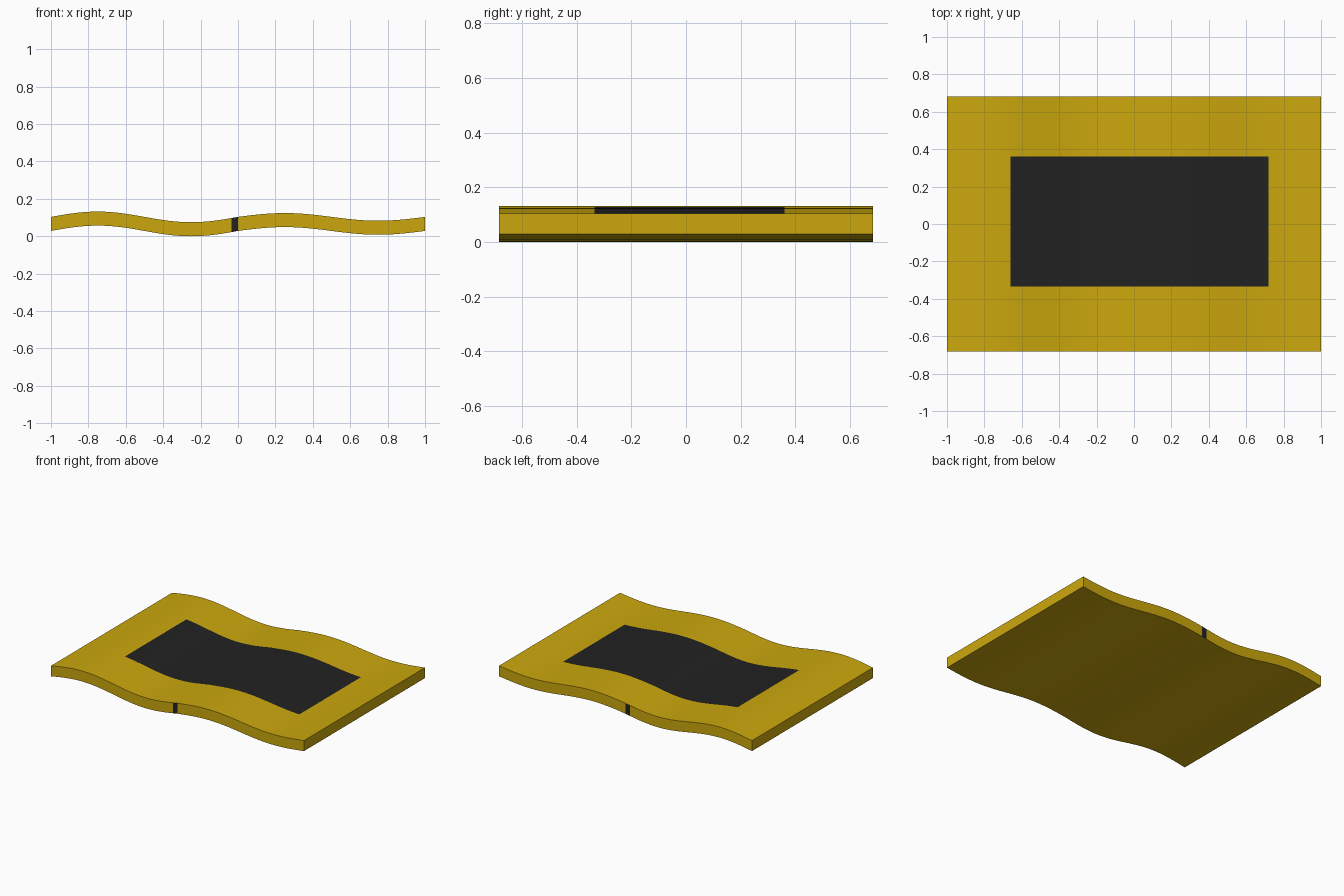
import bpy, bmesh, math

if "Cube" in bpy.data.objects:
    bpy.data.objects.remove(bpy.data.objects["Cube"])

def material(name, col):
    m = bpy.data.materials.new(name)
    m.diffuse_color = (*col, 1)
    m.use_nodes = True
    m.node_tree.nodes["Principled BSDF"].inputs["Base Color"].default_value = m.diffuse_color
    return m

amber = material("amber", (0.60, 0.39, 0.004))
black = material("black", (0.016, 0.016, 0.016))

HALF_Y, THICK, MID = 0.683, 0.075, 0.1035
PATCH_X, PATCH_Y = (-0.66, 0.72), (-0.335, 0.36)
SEAM = (-0.035, 0.0)

# Wave height of the top: stronger ripple on the left half
def top(x):
    return MID + (0.0285 if x < 0 else 0.0205) * math.sin(2 * math.pi * (x + 1))

# Stations along x, including the painted boundaries
xs = sorted({round(-1 + i / 40, 4) for i in range(81)} | {*PATCH_X, *SEAM})
ys = [-HALF_Y, *PATCH_Y, HALF_Y]

bm = bmesh.new()
upper = [[bm.verts.new((x, y, top(x))) for y in ys] for x in xs]
lower = [[bm.verts.new((x, y, top(x) - THICK)) for y in ys] for x in xs]
last_x, last_y = len(xs) - 1, len(ys) - 1

# Wavy top and bottom, with a black panel set into the top
for i in range(last_x):
    cx = (xs[i] + xs[i + 1]) / 2
    for j in range(last_y):
        f = bm.faces.new((upper[i][j], upper[i + 1][j], upper[i + 1][j + 1], upper[i][j + 1]))
        f.material_index = int(PATCH_X[0] < cx < PATCH_X[1] and j == 1)
        bm.faces.new((lower[i][j], lower[i][j + 1], lower[i + 1][j + 1], lower[i + 1][j]))
    # Front and back edges with the black seam
    for j in (0, last_y):
        f = bm.faces.new((lower[i][j], lower[i + 1][j], upper[i + 1][j], upper[i][j]))
        f.material_index = int(SEAM[0] < cx < SEAM[1])

# Left and right end caps
for i in (0, last_x):
    for j in range(last_y):
        bm.faces.new((lower[i][j], lower[i][j + 1], upper[i][j + 1], upper[i][j]))
bmesh.ops.recalc_face_normals(bm, faces=bm.faces)

mesh = bpy.data.meshes.new("wavy_slab")
bm.to_mesh(mesh)
bm.free()
mesh.materials.append(amber)
mesh.materials.append(black)
slab = bpy.data.objects.new("wavy_slab", mesh)
bpy.context.collection.objects.link(slab)
bpy.context.view_layer.objects.active = slab
slab.select_set(True)
bpy.ops.object.shade_smooth_by_angle(angle=math.radians(30))
